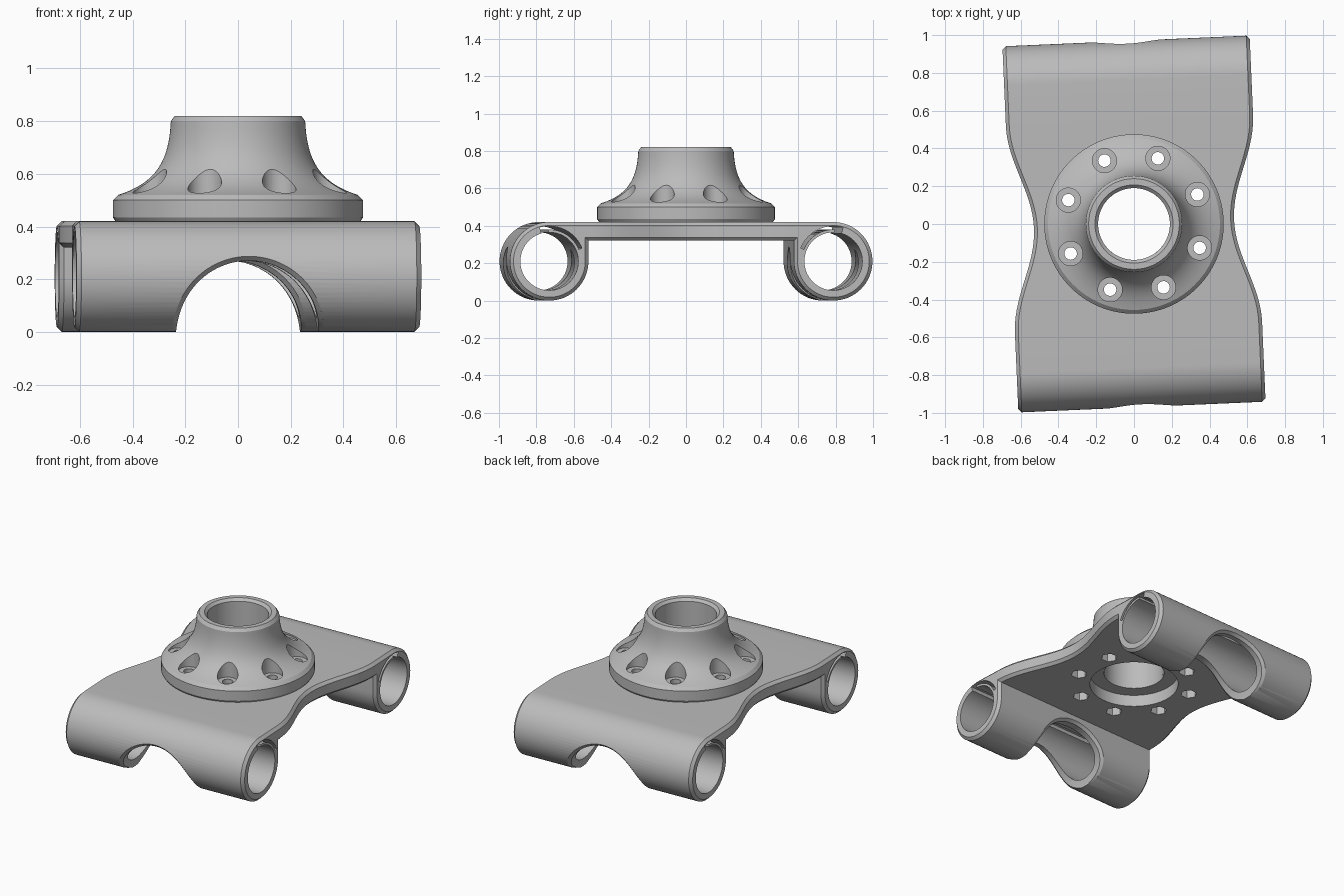
import bpy, bmesh, math
from math import sin, cos, pi, radians, sqrt

if "Cube" in bpy.data.objects:
    bpy.data.objects.remove(bpy.data.objects["Cube"])

TUBE_Y, TUBE_R, BORE_R = 0.76, 0.21, 0.155
HALF_LEN, WAIST = 0.655, 0.53
PLATE_LOW, PLATE_TOP = 0.32, 0.42
INNER = TUBE_Y - TUBE_R
CHAMFER = 0.018
TURN = radians(2.5)

grey = bpy.data.materials.new("plain grey")
grey.use_nodes = True
grey.diffuse_color = (0.5, 0.5, 0.5, 1)
grey.node_tree.nodes["Principled BSDF"].inputs["Base Color"].default_value = (0.5, 0.5, 0.5, 1)


def to_object(bm, name):
    bmesh.ops.recalc_face_normals(bm, faces=bm.faces)
    mesh = bpy.data.meshes.new(name)
    bm.to_mesh(mesh)
    bm.free()
    mesh.materials.append(grey)
    obj = bpy.data.objects.new(name, mesh)
    bpy.context.collection.objects.link(obj)
    return obj


def loft(bm, rings, closed=False):
    """Join equal rings of points with quads; returns the rings of vertices."""
    rows = [[bm.verts.new(p) for p in ring] for ring in rings]
    pairs = list(zip(rows, rows[1:])) + ([(rows[-1], rows[0])] if closed else [])
    for a, b in pairs:
        for i in range(len(a)):
            j = (i + 1) % len(a)
            bm.faces.new((a[i], a[j], b[j], b[i]))
    return rows


def capped(rings, name):
    bm = bmesh.new()
    rows = loft(bm, rings)
    bm.faces.new(rows[0])
    bm.faces.new(rows[-1])
    return to_object(bm, name)


def upright(x, y, r, z0, z1, sides, name):
    angles = [2 * pi * i / sides for i in range(sides)]
    return capped([[(x + r * cos(a), y + r * sin(a), z) for a in angles] for z in (z0, z1)], name)


def cut(target, cutter, keep=False):
    mod = target.modifiers.new("cut", 'BOOLEAN')
    mod.operation, mod.solver, mod.object = 'DIFFERENCE', 'EXACT', cutter
    bpy.context.view_layer.objects.active = target
    bpy.ops.object.modifier_apply(modifier=mod.name)
    if not keep:
        bpy.data.objects.remove(cutter)


# Body: plate with a tube along each end, waisted at the sides
ARC, SPAN = 48, 32


def half_width(y):
    t = min(abs(y) / INNER, 1)
    return WAIST + (HALF_LEN - WAIST) * (1 - cos(pi * t)) / 2


def body_profile(c):
    ys = [(INNER + c) * (1 - 2 * i / SPAN) for i in range(SPAN + 1)]

    def arc(cy, start):
        angles = [radians(start - 270 * i / ARC) for i in range(ARC + 1)]
        return [(cy + (TUBE_R - c) * cos(a), TUBE_R + (TUBE_R - c) * sin(a)) for a in angles]
    return (arc(TUBE_Y, 90) + [(y, PLATE_LOW + c) for y in ys]
            + arc(-TUBE_Y, 0) + [(y, PLATE_TOP - c) for y in reversed(ys)])


bm = bmesh.new()
rings = []
for side, inset in ((-1, CHAMFER), (-1, 0), (1, 0), (1, CHAMFER)):
    rings.append([(side * (half_width(y) - CHAMFER + inset), y, z) for y, z in body_profile(inset)])
rows = loft(bm, rings)
for row in (rows[0], rows[-1]):
    n, m = ARC + 1, SPAN + 1
    arc_a, low, arc_b, top = row[:n], row[n:n + m], row[n + m:2 * n + m], row[2 * n + m:]
    top = top[::-1]
    for i in range(SPAN):
        bm.faces.new((low[i], low[i + 1], top[i + 1], top[i]))
    bm.faces.new([top[0]] + arc_a + [low[0]])
    bm.faces.new([low[-1]] + arc_b + [top[-1]])
body = to_object(bm, "tube_plate")


# Arched gap under the middle of each tube, with chamfered rims
def arch_cutter(side, r_in=0.27, r_out=0.287):
    rings = [[] for _ in range(6)]
    for i in range(96):
        a = 2 * pi * i / 96
        z = max(r_out * sin(a), 0.005)
        out = sqrt(max(TUBE_R ** 2 - (TUBE_R - z) ** 2, 0))
        back = TUBE_R if z > TUBE_R else out
        spots = ((-0.35, r_out), (-back, r_out), (-back + CHAMFER, r_in),
                 (out - CHAMFER, r_in), (out, r_out), (0.35, r_out))
        for ring, (dy, r) in zip(rings, spots):
            ring.append((r * cos(a), side * (TUBE_Y + dy), r * sin(a)))
    return capped(rings, "arch_cutter")


# Tube bore and the curved spring slot that opens into it at the top
def along_x(points, name):
    return capped([[(x, y, z) for y, z in points] for x in (-1, 1)], name)


def polar(side, r, degrees):
    a = radians(degrees)
    return (side * (TUBE_Y - r * cos(a)), TUBE_R + r * sin(a))


for side in (-1, 1):
    cut(body, arch_cutter(side))
    cut(body, along_x([polar(side, BORE_R, 360 * i / 64) for i in range(64)], "bore_cutter"))
    outer = [polar(side, 0.188, 22 + 84 * i / 24) for i in range(25)]
    lip = [polar(side, 0.14, 106), polar(side, 0.14, 92)]
    inner = [polar(side, 0.17, 92 - 70 * i / 20) for i in range(21)]
    cut(body, along_x(outer + lip + inner, "slot_cutter"))

# Centre opening with a wider seat underneath
cut(body, upright(0, 0, 0.19, 0.2, 0.6, 96, "centre_cutter"))
cut(body, upright(0, 0, 0.28, 0.2, 0.4, 96, "seat_cutter"))

# Flared flange turned around the centre
outline = [(0.19, 0.42), (0.465, 0.42), (0.475, 0.435), (0.475, 0.5), (0.455, 0.52)]
p0, p1, p2, p3 = (0.455, 0.52), (0.31, 0.565), (0.262, 0.65), (0.255, 0.8)
for i in range(1, 17):
    t = i / 16
    k = ((1 - t) ** 3, 3 * t * (1 - t) ** 2, 3 * t * t * (1 - t), t ** 3)
    outline.append(tuple(sum(w * p[j] for w, p in zip(k, (p0, p1, p2, p3))) for j in (0, 1)))
outline += [(0.24, 0.82), (0.207, 0.82), (0.19, 0.803)]
bm = bmesh.new()
turns = [2 * pi * i / 128 for i in range(128)]
loft(bm, [[(r * cos(a), r * sin(a), z) for a in turns] for r, z in outline], closed=True)
flange = to_object(bm, "flared_flange")

# Ring of bolt holes: round seat above, six-sided pocket below
for i in range(8):
    a = radians(22.5 + 45 * i)
    x, y = 0.37 * cos(a), 0.37 * sin(a)
    shaft = upright(x, y, 0.033, 0.2, 0.7, 32, "bolt_cutter")
    cut(flange, shaft, keep=True)
    cut(body, shaft)
    cut(flange, upright(x, y, 0.064, 0.515, 0.9, 48, "bolt_seat_cutter"))
    cut(body, upright(x, y, 0.052, 0.2, 0.385, 6, "nut_cutter"))

# Finish: slight turn of the whole part and smooth shading
for obj in (body, flange):
    obj.rotation_euler.z = TURN
    bpy.ops.object.select_all(action='DESELECT')
    obj.select_set(True)
    bpy.context.view_layer.objects.active = obj
    bpy.ops.object.shade_smooth_by_angle(angle=radians(25))
